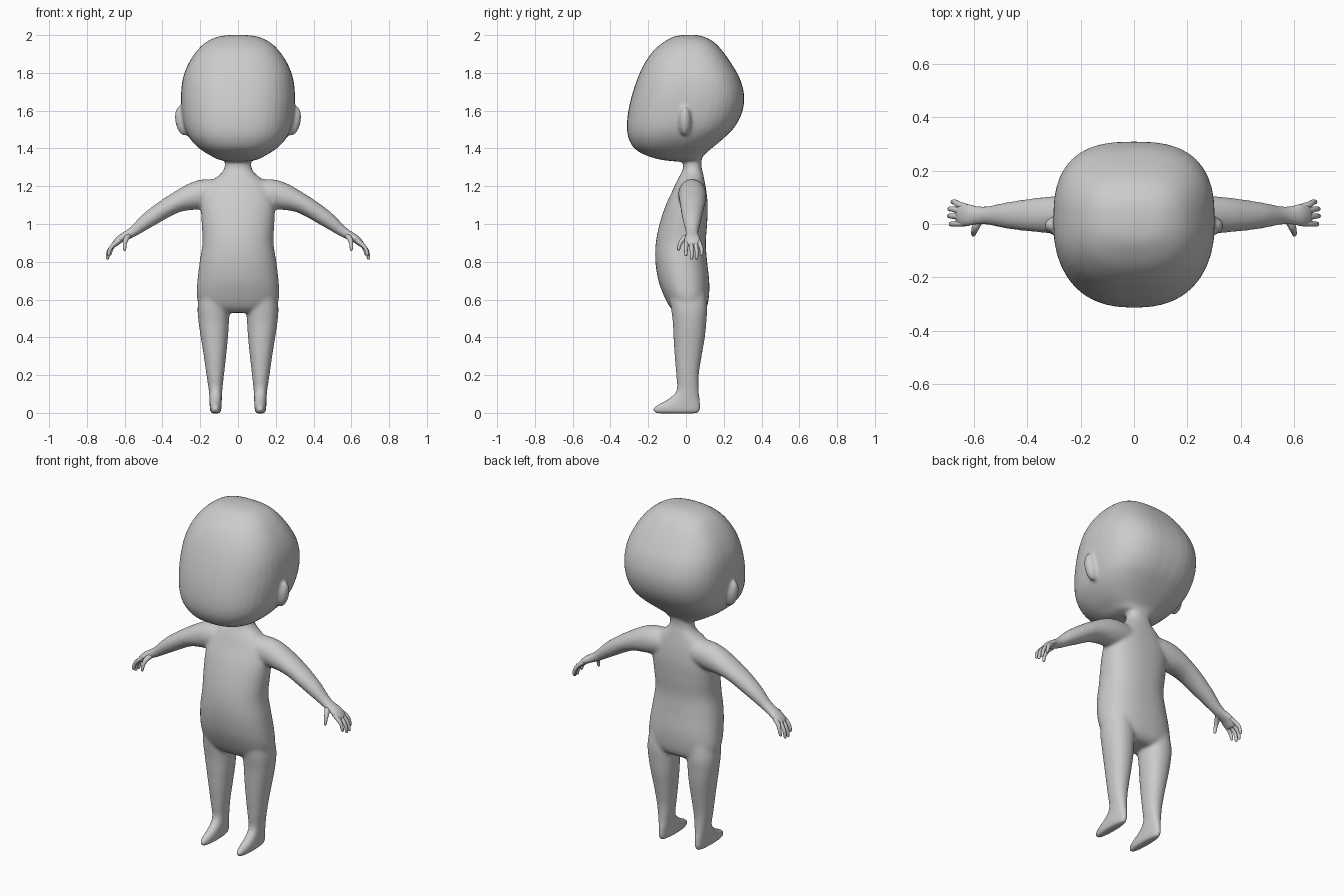
import bpy, bmesh
from math import sin, cos, pi, copysign
from mathutils import Vector, Matrix


def spline(rows, steps=5):
    """Catmull-Rom interpolation of number rows."""
    pts = [rows[0]] + list(rows) + [rows[-1]]
    out = []
    for a, b, c, d in zip(pts, pts[1:], pts[2:], pts[3:]):
        for k in range(steps):
            t = k / steps
            out.append([0.5 * (2*q + (r-p)*t + (2*p-5*q+4*r-s)*t*t + (3*q-p-3*r+s)*t**3)
                        for p, q, r, s in zip(a, b, c, d)])
    return out + [list(rows[-1])]


def skin(bm, rings):
    """Bridge closed rings and cap both ends."""
    vs = [[bm.verts.new(p) for p in ring] for ring in rings]
    n = len(vs[0])
    for a, b in zip(vs, vs[1:]):
        for i in range(n):
            bm.faces.new((a[i], a[(i+1) % n], b[(i+1) % n], b[i]))
    bm.faces.new(vs[0])
    bm.faces.new(vs[-1])


def ring(c, u, v, n_front=2.0, n_back=2.0, count=40):
    pts = []
    for i in range(count):
        a = 2 * pi * i / count
        e = 2 / (n_back if sin(a) > 0 else n_front)
        pts.append(c + u * copysign(abs(cos(a))**e, cos(a)) + v * copysign(abs(sin(a))**e, sin(a)))
    return pts


def stack(bm, rows, side=1, nf=2.0, nb=2.0):
    """Rows are z, x min, x max, y min, y max."""
    skin(bm, [ring(Vector((side*(x0+x1)/2, (y0+y1)/2, z)), Vector(((x1-x0)/2, 0, 0)),
                   Vector((0, (y1-y0)/2, 0)), nf, nb) for z, x0, x1, y0, y1 in spline(rows)])


def tube(bm, rows, side=1, count=24):
    """Rows are x, y, z, thickness radius, sideways radius."""
    rows = spline(rows)
    pts = [Vector((side*r[0], r[1], r[2])) for r in rows]
    rings = []
    for i, r in enumerate(rows):
        t = (pts[min(i+1, len(pts)-1)] - pts[max(i-1, 0)]).normalized()
        u = t.cross(Vector((0, 1, 0))).normalized()
        rings.append(ring(pts[i], u * r[3], t.cross(u) * r[4], count=count))
    skin(bm, rings)


def finish(bm, name):
    bmesh.ops.recalc_face_normals(bm, faces=bm.faces)
    me = bpy.data.meshes.new(name)
    bm.to_mesh(me)
    bm.free()
    me.shade_smooth()
    ob = bpy.data.objects.new(name, me)
    bpy.context.collection.objects.link(ob)
    return ob


def sym(rows):
    return [(z, -w, w, y0, y1) for z, w, y0, y1 in rows]


bm = bmesh.new()

# Head
stack(bm, sym([(2.002, .02, 0, .04), (1.993, .10, -.06, .09), (1.965, .165, -.115, .145),
               (1.92, .215, -.17, .19), (1.85, .262, -.22, .24), (1.77, .292, -.257, .285),
               (1.68, .302, -.287, .308), (1.59, .298, -.307, .297), (1.51, .283, -.313, .255),
               (1.45, .253, -.303, .195), (1.40, .205, -.273, .135), (1.365, .15, -.215, .095),
               (1.34, .10, -.13, .08), (1.33, .03, -.04, .06)]), nf=2.4, nb=2.7)

# Neck and torso
stack(bm, sym([(1.40, .072, -.03, .085), (1.31, .07, -.015, .082), (1.27, .088, -.025, .09),
               (1.235, .13, -.045, .097), (1.18, .175, -.07, .107), (1.10, .195, -.107, .115),
               (1.0, .192, -.14, .112), (.90, .188, -.16, .105), (.80, .203, -.162, .112),
               (.70, .215, -.146, .123), (.62, .218, -.117, .122), (.56, .20, -.085, .11),
               (.53, .15, -.05, .08)]), nf=2.2, nb=2.4)

for s in (1, -1):
    # Leg and foot
    stack(bm, [(.66, .05, .20, -.09, .10), (.56, .045, .214, -.08, .112), (.48, .048, .209, -.07, .108),
               (.40, .053, .197, -.066, .10), (.30, .063, .181, -.06, .083), (.20, .074, .167, -.052, .068),
               (.12, .083, .155, -.05, .068), (.075, .085, .151, -.092, .073), (.042, .087, .15, -.153, .077),
               (.018, .088, .149, -.178, .077), (-.003, .095, .142, -.16, .065)], s, 2.2, 2.2)
    # Arm and palm
    tube(bm, [(.08, .03, 1.165, .07, .07), (.20, .034, 1.155, .078, .075), (.33, .034, 1.112, .054, .068),
              (.46, .032, 1.032, .044, .052), (.545, .032, .967, .03, .036), (.585, .032, .942, .025, .036),
              (.625, .034, .92, .021, .045), (.655, .034, .89, .016, .042), (.662, .034, .88, .008, .03)], s)
    # Ear
    m = (Matrix.Translation((s * .295, -.006, 1.545)) @ Matrix.Rotation(s * .2, 4, 'Y')
         @ Matrix.Diagonal((.038, .034, .08, 1)))
    bmesh.ops.create_uvsphere(bm, u_segments=24, v_segments=16, radius=1, matrix=m)

# Fuse the body and soften the joints
body = finish(bm, "body")
rm = body.modifiers.new("fuse", 'REMESH')
rm.mode = 'VOXEL'
rm.voxel_size = .008
rm.use_smooth_shade = True
sm = body.modifiers.new("soften", 'SMOOTH')
sm.factor = .5
sm.iterations = 14

# Fingers and thumbs
bm = bmesh.new()
for s in (1, -1):
    for y0, y1, x, z in ((.004, 0, .685, .83), (.025, .03, .691, .812),
                         (.045, .056, .69, .813), (.063, .082, .678, .832)):
        tube(bm, [(.625, y0, .915, .012, .012), (.655, (y0+y1)/2, .893, .012, .012),
                  (x-.008, y1, (z+.893)/2+.006, .010, .010), (x, y1, z+.008, .008, .008),
                  (x+.001, y1, z, .003, .003)], s, 12)
    tube(bm, [(.575, .02, .94, .014, .016), (.592, -.012, .922, .014, .014), (.599, -.032, .895, .010, .010),
              (.60, -.039, .868, .008, .008), (.60, -.04, .858, .003, .003)], s, 12)
finish(bm, "fingers")
